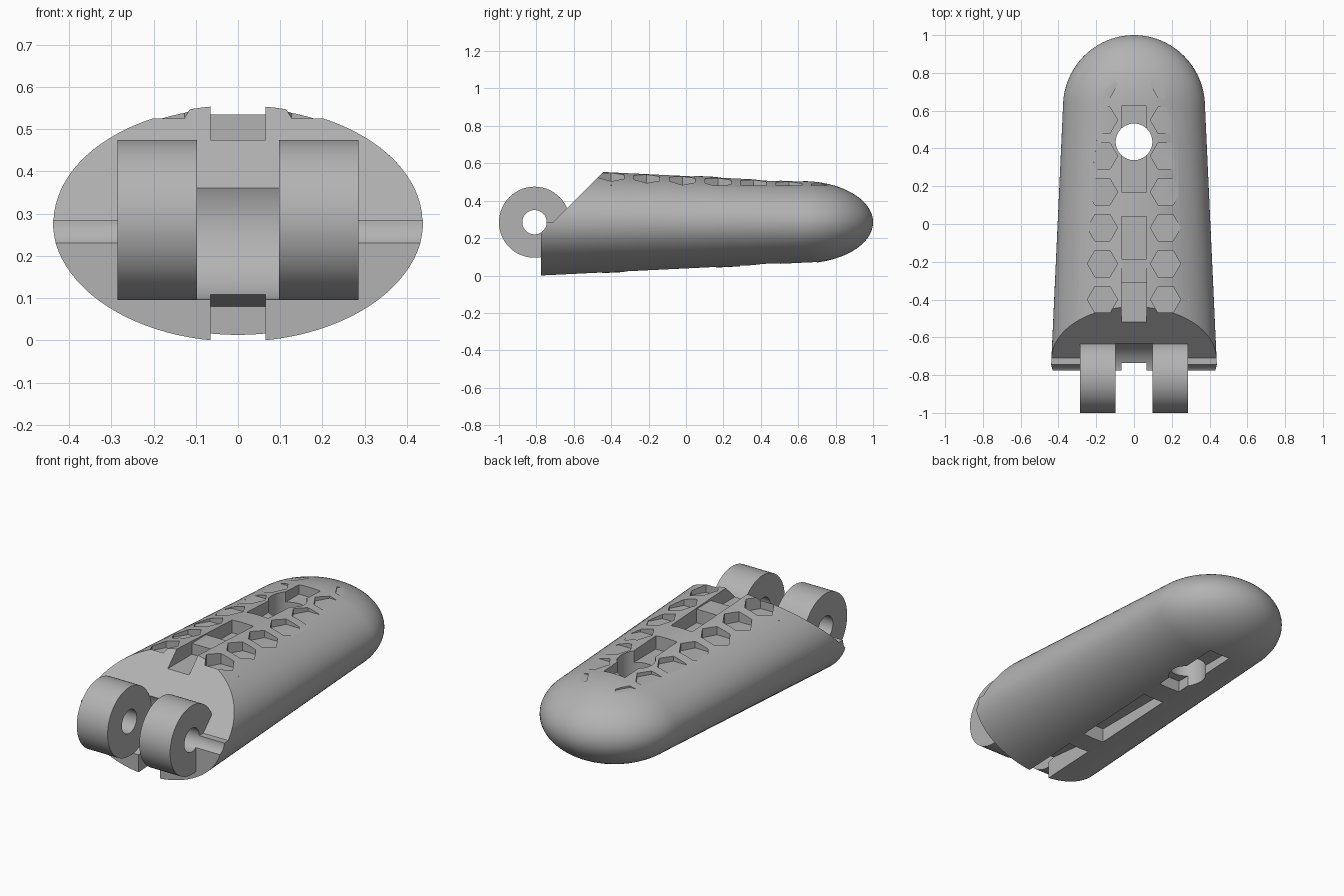
import bpy, bmesh
from math import sin, cos, pi, sqrt

cube = bpy.data.objects.get("Cube")
if cube:
    bpy.data.objects.remove(cube)

MID = 0.285       # height of the long axis
PIN_Y = -0.81     # hinge axis

grey = bpy.data.materials.new("plain grey")
grey.use_nodes = True
grey.diffuse_color = (0.45, 0.45, 0.45, 1)
grey.node_tree.nodes["Principled BSDF"].inputs["Base Color"].default_value = grey.diffuse_color


def make_object(name, bm):
    bmesh.ops.recalc_face_normals(bm, faces=bm.faces)
    mesh = bpy.data.meshes.new(name)
    bm.to_mesh(mesh)
    bm.free()
    mesh.materials.append(grey)
    ob = bpy.data.objects.new(name, mesh)
    bpy.context.collection.objects.link(ob)
    return ob


def circle(cx, cy, r, n=64):
    return [(cx + r * cos(2 * pi * i / n), cy + r * sin(2 * pi * i / n)) for i in range(n)]


def add_prism(bm, points, axis, lo, hi):
    """Extrude a profile along x (points are y, z) or along z (points are x, y)."""
    def place(p, h):
        return (h, *p) if axis == "x" else (*p, h)
    a = [bm.verts.new(place(p, lo)) for p in points]
    b = [bm.verts.new(place(p, hi)) for p in points]
    bm.faces.new(a)
    bm.faces.new(b)
    for i in range(len(a)):
        j = (i + 1) % len(a)
        bm.faces.new((a[i], a[j], b[j], b[i]))


def prisms(name, profiles, axis, lo, hi):
    bm = bmesh.new()
    for points in profiles:
        add_prism(bm, points, axis, lo, hi)
    return make_object(name, bm)


def combine(target, tool, operation="DIFFERENCE"):
    mod = target.modifiers.new("cut", "BOOLEAN")
    mod.operation, mod.solver, mod.object = operation, "EXACT", tool
    bpy.context.view_layer.objects.active = target
    bpy.ops.object.modifier_apply(modifier=mod.name)
    bpy.data.objects.remove(tool)


# Body: tapered oval tube closed by half an ellipsoid
N, STEPS = 96, 20
sections = [(-0.775, 0.44, 0.288), (0.62, 0.376, 0.22)]
for i in range(1, STEPS):
    t = i / STEPS * pi / 2
    sections.append((0.62 + 0.38 * sin(t), 0.376 * cos(t), 0.22 * cos(t)))
bm = bmesh.new()
rings = [[bm.verts.new((rx * x, y, MID + rz * z)) for x, z in circle(0, 0, 1, N)]
         for y, rx, rz in sections]
bm.faces.new(rings[0])
for a, b in zip(rings, rings[1:]):
    for i in range(N):
        j = (i + 1) % N
        bm.faces.new((a[i], a[j], b[j], b[i]))
tip = bm.verts.new((0, 1, MID))
for i in range(N):
    bm.faces.new((rings[-1][i], rings[-1][(i + 1) % N], tip))
body = make_object("finger_segment", bm)

# Slanted front cut above the hinge axis
slant = [(-1.1, MID), (-0.71, MID), (-0.31, MID + 0.4), (-1.1, MID + 0.4)]
combine(body, prisms("slant_cut", [slant], "x", -0.6, 0.6))

# Hinge barrel, split into two knuckles by a round recess, with a pin hole
combine(body, prisms("barrel", [circle(PIN_Y, MID, 0.19)], "x", -0.285, 0.285), "UNION")
combine(body, prisms("recess_cut", [circle(PIN_Y, MID, 0.192)], "x", -0.097, 0.097))
combine(body, prisms("pin_cut", [circle(PIN_Y, MID, 0.065, 48)], "x", -0.6, 0.6))


# Cord channels above and below, interrupted by bridges
def span(y0, y1, z0, z1):
    return [(y0, z0), (y1, z0), (y1, z1), (y0, z1)]


top = [span(-0.6, -0.31, 0.475, 0.7), span(-0.31, -0.185, 0.535, 0.7),
       span(-0.185, 0.04, 0.46, 0.7), span(0.17, 0.625, 0.45, 0.7)]
bottom = [[(-0.9, -0.1), (-0.9, 0.112), (-0.735, 0.108), (-0.45, 0.08), (-0.45, -0.1)],
          span(-0.33, 0.16, -0.1, 0.1), span(0.29, 0.7, -0.1, 0.115)]
for name, profiles in (("top_channel", top), ("bottom_channel", bottom)):
    for profile in profiles:
        combine(body, prisms(name, [profile], "x", -0.065, 0.065))

# Flat-bottomed hexagonal grip pockets
hexes = [circle(s * 0.167, -0.4 + 0.19 * row, 0.08, 6) for s in (-1, 1) for row in range(7)]
hexes += [circle(s * 0.365, -0.4, 0.08, 6) for s in (-1, 1)]
combine(body, prisms("grip_pockets", hexes, "z", 0.481, 0.7))

# Round hole through the fingertip
combine(body, prisms("cord_hole", [circle(0, 0.435, 0.097)], "z", -0.2, 0.8))

bpy.ops.object.select_all(action="DESELECT")
body.select_set(True)
bpy.context.view_layer.objects.active = body
bpy.ops.object.shade_smooth_by_angle(angle=pi / 6)
